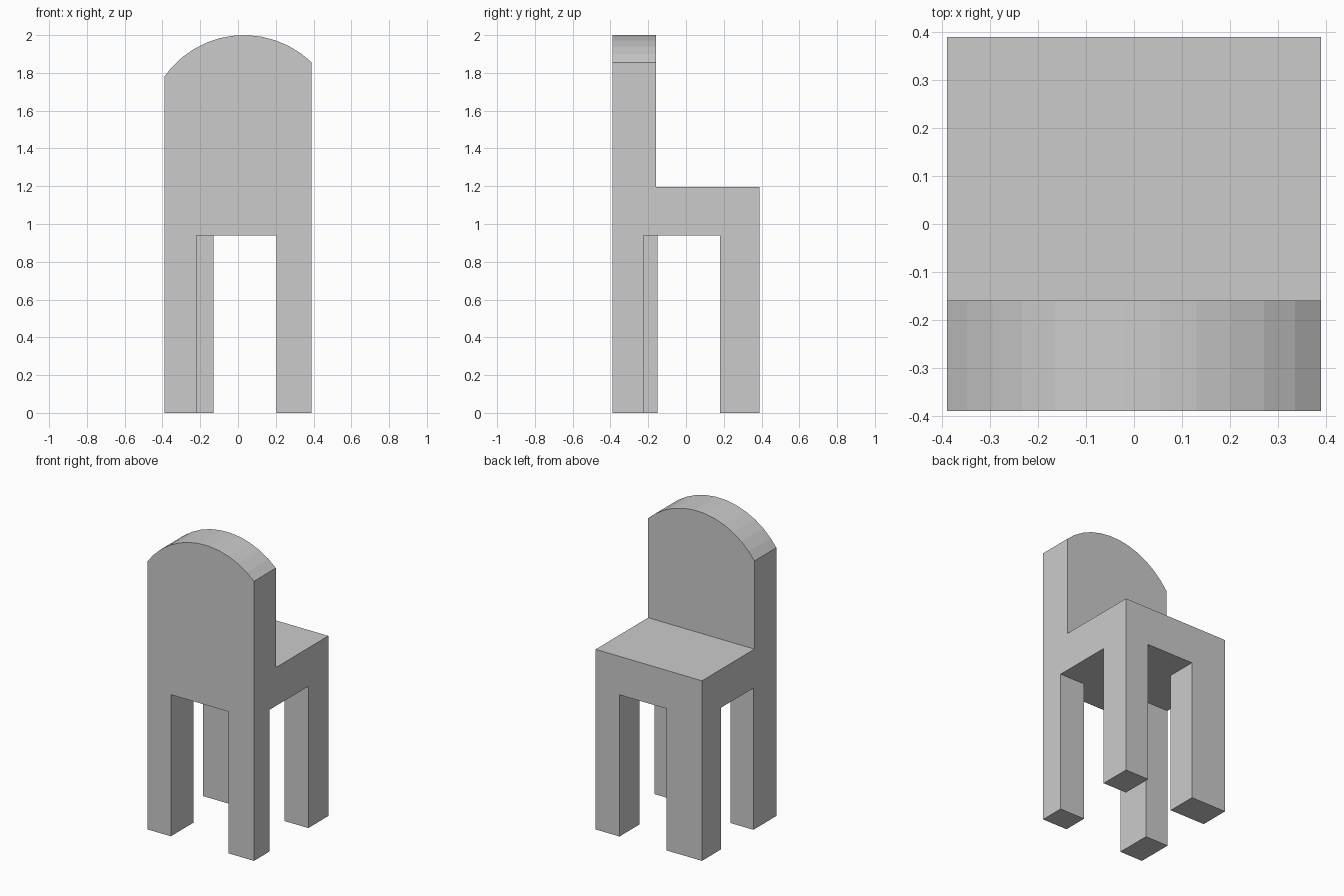
import bpy
import bmesh
import math

cube = bpy.data.objects.get("Cube")
if cube:
    bpy.data.objects.remove(cube, do_unlink=True)

HALF = 0.39        # half width and half depth of the chair
SEAT_BOTTOM, SEAT_TOP = 0.94, 1.195
BACK_FRONT = -0.16  # inner face of the backrest

grey = bpy.data.materials.new("plain grey")
grey.use_nodes = True
colour = (0.6, 0.6, 0.6, 1)
grey.diffuse_color = colour
grey.node_tree.nodes["Principled BSDF"].inputs["Base Color"].default_value = colour


def prism(name, outline, y0, y1):
    """Extrude an x/z outline from y0 to y1."""
    bm = bmesh.new()
    face = bm.faces.new([bm.verts.new((x, y0, z)) for x, z in outline])
    result = bmesh.ops.extrude_face_region(bm, geom=[face])
    moved = [v for v in result["geom"] if isinstance(v, bmesh.types.BMVert)]
    bmesh.ops.translate(bm, verts=moved, vec=(0, y1 - y0, 0))
    bmesh.ops.recalc_face_normals(bm, faces=bm.faces)
    mesh = bpy.data.meshes.new(name)
    bm.to_mesh(mesh)
    bm.free()
    mesh.materials.append(grey)
    obj = bpy.data.objects.new(name, mesh)
    bpy.context.collection.objects.link(obj)
    return obj


def box(name, x0, x1, y0, y1, z0, z1):
    return prism(name, [(x0, z0), (x1, z0), (x1, z1), (x0, z1)], y0, y1)


# Seat block
box("seat", -HALF, HALF, -HALF, HALF, SEAT_BOTTOM, SEAT_TOP)

# Backrest with an off-centre arched top
radius, arch_x, arch_z = 0.515, 0.032, 1.485
step = math.tau / 43
angles = [math.asin((HALF - arch_x) / radius)]
angles += [0.045 + step * k for k in range(4, -7, -1)]
angles += [math.asin((-HALF - arch_x) / radius)]
arch = [(arch_x + radius * math.sin(a), arch_z + radius * math.cos(a)) for a in angles]
prism("backrest", [(-HALF, SEAT_TOP), (HALF, SEAT_TOP)] + arch, -HALF, BACK_FRONT)

# Legs flush with the outer corners, each with its own width and depth
legs = {
    "back_right_leg": (-1, -1, 0.17, 0.24),
    "back_left_leg": (1, -1, 0.185, 0.165),
    "front_left_leg": (1, 1, 0.175, 0.21),
    "front_right_leg": (-1, 1, 0.26, 0.2),
}
for name, (sx, sy, width, depth) in legs.items():
    xs = sorted((sx * HALF, sx * (HALF - width)))
    ys = sorted((sy * HALF, sy * (HALF - depth)))
    box(name, *xs, *ys, 0, SEAT_BOTTOM)
